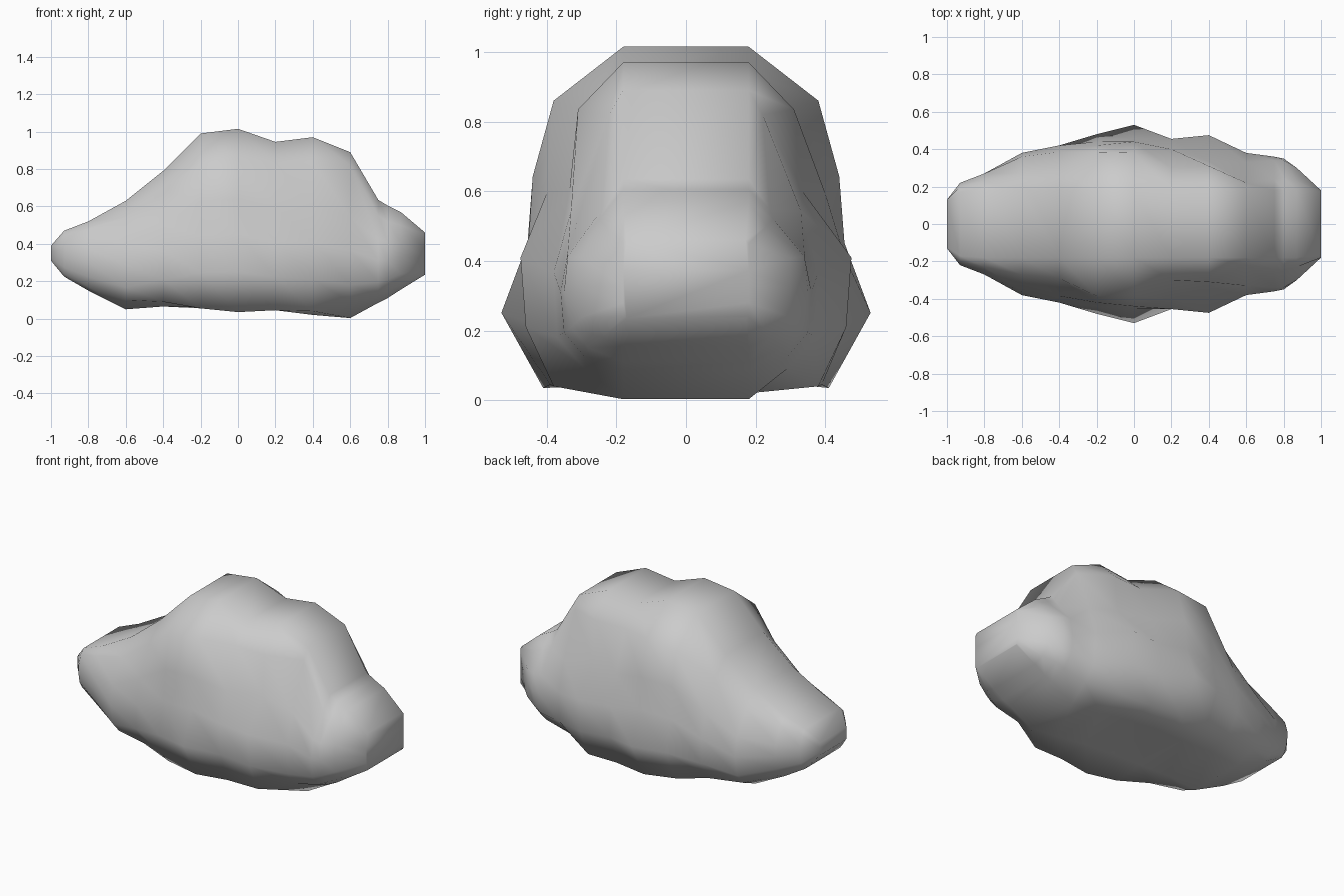
import bpy
import bmesh

# Stations along the boulder:
# x, bottom z, top z, lower corner (y, z), side half-widths low/mid/high, shoulder (y, z)
SECTIONS = [
    (-1.00, .31, .39, .13, .315, .13, .13, .13, .13, .385),
    (-.93, .225, .47, .19, .24, .21, .22, .22, .20, .44),
    (-.80, .15, .52, .22, .17, .26, .27, .27, .23, .48),
    (-.60, .05, .63, .30, .10, .36, .38, .36, .27, .54),
    (-.40, .065, .79, .34, .09, .42, .42, .385, .29, .69),
    (-.20, .06, .99, .39, .055, .48, .44, .42, .385, .83),
    (0.00, .06, 1.015, .41, .035, .53, .455, .44, .38, .86),
    (.20, .045, .945, .39, .045, .455, .455, .40, .30, .835),
    (.40, .02, .97, .38, .04, .46, .475, .335, .31, .835),
    (.60, .003, .89, .29, .09, .37, .38, .33, .22, .82),
    (.75, .085, .635, .29, .125, .35, .36, .34, .24, .55),
    (.80, .11, .605, .28, .15, .33, .35, .34, .25, .52),
    (.87, .155, .57, .24, .18, .30, .30, .30, .23, .50),
    (1.00, .235, .46, .18, .24, .18, .18, .18, .18, .45),
]


def ring(bm, s):
    x, zb, zt, cy, cz, y1, y2, y3, sy, sz = s
    h = zt - zb
    flat = min(.18, y2)
    if h < .3:
        flat *= .95
    half = [(flat, zb), (cy, cz), (y1, zb + .2 * h), (y2, zb + .41 * h),
            (y3, zb + .61 * h), (sy, sz), (flat, zt)]
    loop = half + [(-y, z) for y, z in reversed(half)]
    return [bm.verts.new((x, y, z)) for y, z in loop]


# Boulder body lofted through the stations, mirrored left to right
bm = bmesh.new()
rings = [ring(bm, s) for s in SECTIONS]
for a, b in zip(rings, rings[1:]):
    n = len(a)
    for i in range(n):
        j = (i + 1) % n
        bm.faces.new((a[i], a[j], b[j], b[i]))
# End caps
bm.faces.new(rings[0])
bm.faces.new(rings[-1])
bmesh.ops.recalc_face_normals(bm, faces=bm.faces[:])
for f in bm.faces:
    f.smooth = True

mesh = bpy.data.meshes.new("boulder")
bm.to_mesh(mesh)
bm.free()
boulder = bpy.data.objects.new("boulder", mesh)
bpy.context.collection.objects.link(boulder)
